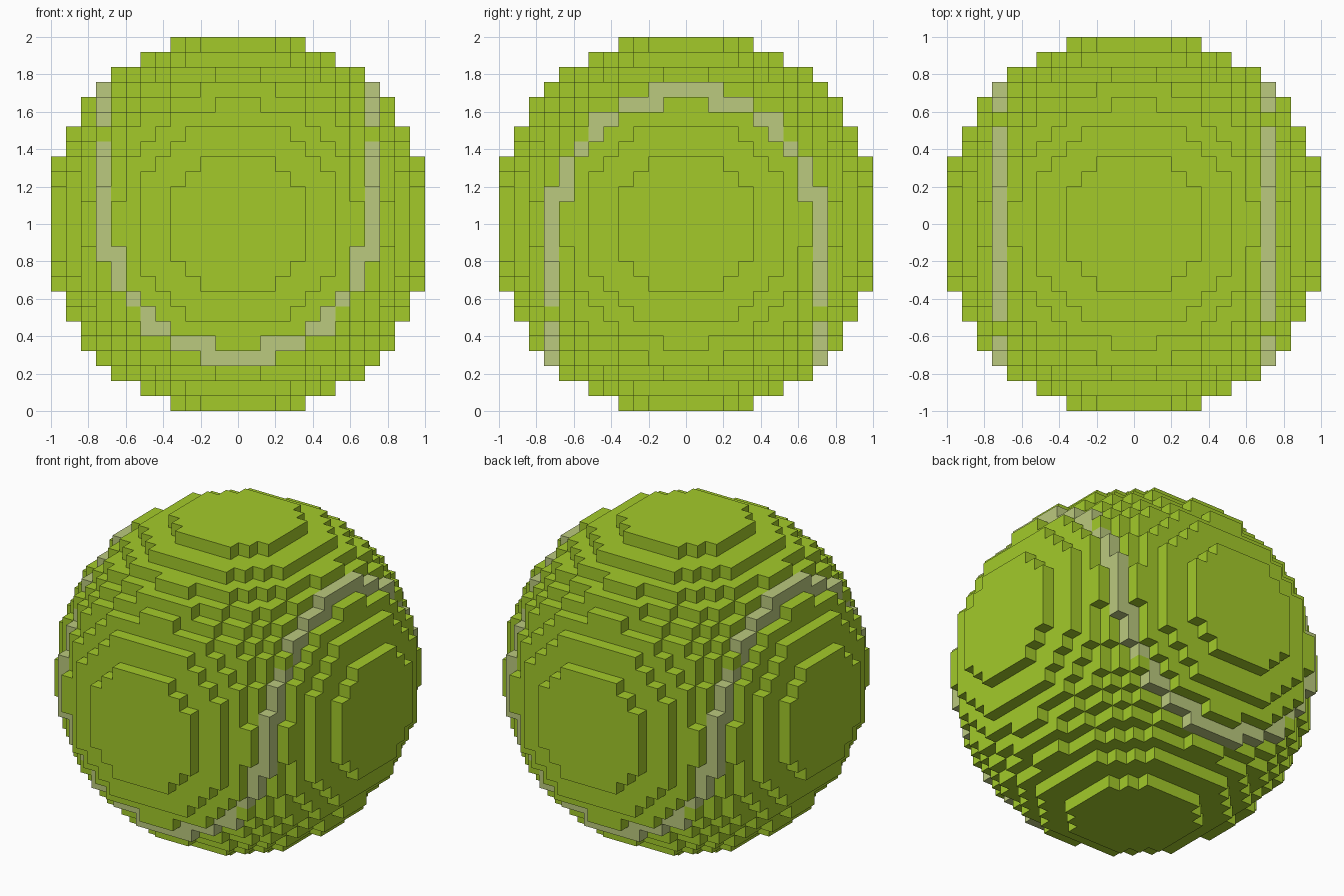
import bpy, bmesh, math
from mathutils import Vector

if "Cube" in bpy.data.objects:
    bpy.data.objects.remove(bpy.data.objects["Cube"])

VOXEL = 0.08          # block size, 25 blocks across
RADIUS_SQ = 166.5     # ball radius squared, in blocks
SEAM_WIDTH = 0.055    # half width of the seam on the unit sphere


def material(name, rgb):
    m = bpy.data.materials.new(name)
    m.diffuse_color = (*rgb, 1.0)
    m.use_nodes = True
    m.node_tree.nodes["Principled BSDF"].inputs["Base Color"].default_value = m.diffuse_color
    return m


def seam_point(t):
    # closed seam curve lying on the unit sphere
    a, b, c = 0.8536, -0.1464, 0.7071
    return Vector((a * math.cos(t) + b * math.cos(3 * t),
                   a * math.sin(t) - b * math.sin(3 * t),
                   c * math.cos(2 * t)))


SEAM = [seam_point(2 * math.pi * n / 400) for n in range(400)]


def inside(p):
    return p[0] ** 2 + p[1] ** 2 + p[2] ** 2 <= RADIUS_SQ


def on_seam(p):
    d = Vector(p).normalized()
    return min((d - s).length_squared for s in SEAM) < SEAM_WIDTH ** 2


# Block ball: only the outward block faces are made
bm = bmesh.new()
verts = {}


def corner(p):
    key = tuple(round(2 * c) for c in p)
    if key not in verts:
        verts[key] = bm.verts.new(Vector(p) * VOXEL + Vector((0, 0, 1)))
    return verts[key]


span = range(-12, 13)
for cell in ((i, j, k) for i in span for j in span for k in span):
    if not inside(cell):
        continue
    colour = None
    for axis in range(3):
        for side in (-1, 1):
            neighbour = list(cell)
            neighbour[axis] += side
            if inside(neighbour):
                continue
            if colour is None:
                colour = int(on_seam(cell))
            quad = []
            for u, v in ((-.5, -.5), (.5, -.5), (.5, .5), (-.5, .5)):
                p = list(cell)
                p[axis] += side * 0.5
                p[(axis + 1) % 3] += u
                p[(axis + 2) % 3] += v
                quad.append(corner(p))
            face = bm.faces.new(quad if side > 0 else quad[::-1])
            face.material_index = colour

mesh = bpy.data.meshes.new("block_ball")
bm.to_mesh(mesh)
bm.free()
mesh.materials.append(material("lime felt", (0.366, 0.591, 0.023)))
mesh.materials.append(material("pale seam", (0.497, 0.585, 0.21)))
ball = bpy.data.objects.new("block_ball", mesh)
bpy.context.collection.objects.link(ball)
